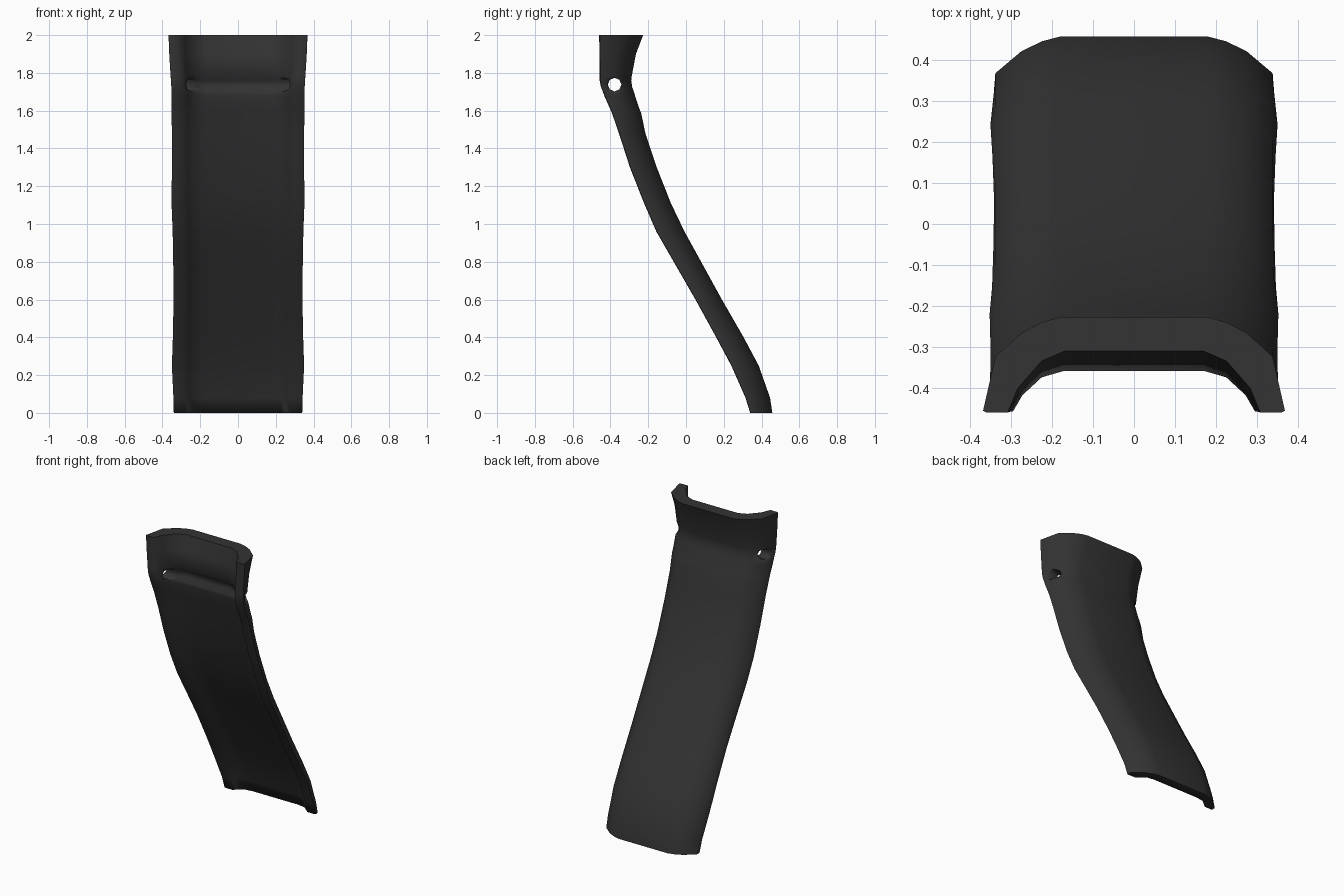
import bpy, bmesh, math
from mathutils import Matrix

if "Cube" in bpy.data.objects:
    bpy.data.objects.remove(bpy.data.objects["Cube"])

mat = bpy.data.materials.new("charcoal plastic")
mat.diffuse_color = (0.033, 0.033, 0.033, 1)
mat.use_nodes = True
mat.node_tree.nodes["Principled BSDF"].inputs["Base Color"].default_value = mat.diffuse_color

# stations: z, flange front y, panel front y, back y, half width
STATIONS = [
    (0.00, 0.340, 0.395, 0.457, 0.340), (0.08, 0.315, 0.370, 0.445, 0.342),
    (0.25, 0.240, 0.297, 0.385, 0.350), (0.40, 0.160, 0.217, 0.305, 0.345),
    (0.60, 0.050, 0.108, 0.190, 0.341), (0.80, -0.065, -0.005, 0.080, 0.343),
    (0.96, -0.157, -0.097, -0.008, 0.346), (1.11, -0.222, -0.164, -0.080, 0.352),
    (1.30, -0.297, -0.236, -0.155, 0.350), (1.48, -0.355, -0.290, -0.215, 0.350),
    (1.59, -0.393, -0.322, -0.238, 0.352), (1.61, -0.402, -0.328, -0.247, 0.352),
    (1.68, -0.433, -0.345, -0.270, 0.352), (1.70, -0.440, -0.346, -0.276, 0.352),
    (1.725, -0.450, -0.325, -0.285, 0.353), (1.76, -0.457, -0.325, -0.290, 0.355),
    (1.785, -0.457, -0.358, -0.287, 0.357), (1.90, -0.458, -0.335, -0.265, 0.364),
    (2.00, -0.460, -0.310, -0.227, 0.368),
]


def section(z, f, p, b, w):
    """Channel cross-section, closed loop symmetric in x."""
    d = b - f
    k = min(d, 0.125)
    q = p - f
    half = [
        (0.18, b), (0.225, b - 0.10 * k), (0.275, b - 0.31 * k),
        (0.338, b - 0.85 * k + 0.01), (w, f + 0.02 * d), (w - 0.01, f),
        (w - 0.06, f), (w - 0.085, f + 0.4 * q), (0.225, f + 0.84 * q), (0.17, p),
    ]
    pts = half + [(-x, y) for x, y in reversed(half)]
    return [(x, y, z) for x, y in pts]


def finish(bm, name):
    bmesh.ops.recalc_face_normals(bm, faces=bm.faces)
    me = bpy.data.meshes.new(name)
    bm.to_mesh(me)
    bm.free()
    me.materials.append(mat)
    ob = bpy.data.objects.new(name, me)
    bpy.context.collection.objects.link(ob)
    return ob


# curved channel panel with upper wall, groove and side flanges
bm = bmesh.new()
rings = [[bm.verts.new(c) for c in section(*s)] for s in STATIONS]
for a, b in zip(rings, rings[1:]):
    for i in range(len(a)):
        j = (i + 1) % len(a)
        bm.faces.new((a[i], a[j], b[j], b[i]))
# end caps as strips of quads between back and front edges
for r in (rings[0], rings[-1]):
    n = len(r)
    loop = r[:10]
    mirror = r[10:]
    for h in (loop, mirror):
        for i in range(4):
            bm.faces.new((h[i], h[i + 1], h[8 - i], h[9 - i]))
    bm.faces.new((loop[0], loop[9], mirror[0], mirror[9]))
panel = finish(bm, "curved_panel")


# side holes with flared mouths
def cutter(name, r1, r2, length, x):
    bm = bmesh.new()
    bmesh.ops.create_cone(
        bm, cap_ends=True, segments=8, radius1=r1, radius2=r2, depth=length,
        matrix=Matrix.Translation((x, -0.378, 1.738)) @ Matrix.Rotation(math.pi / 2, 4, 'Y'))
    ob = finish(bm, name)
    ob.hide_render = True
    return ob


cutters = [cutter("pin_hole_cutter", 0.036, 0.036, 1.0, 0),
           cutter("right_flare_cutter", 0.03, 0.06, 0.05, 0.345),
           cutter("left_flare_cutter", 0.06, 0.03, 0.05, -0.345)]
bpy.context.view_layer.objects.active = panel
for c in cutters:
    mod = panel.modifiers.new(c.name, 'BOOLEAN')
    mod.operation = 'DIFFERENCE'
    mod.solver = 'EXACT'
    mod.object = c
    bpy.ops.object.modifier_apply(modifier=mod.name)
for c in cutters:
    bpy.data.objects.remove(c)

bpy.ops.object.select_all(action='DESELECT')
panel.select_set(True)
bpy.ops.object.shade_smooth_by_angle(angle=math.radians(75))
